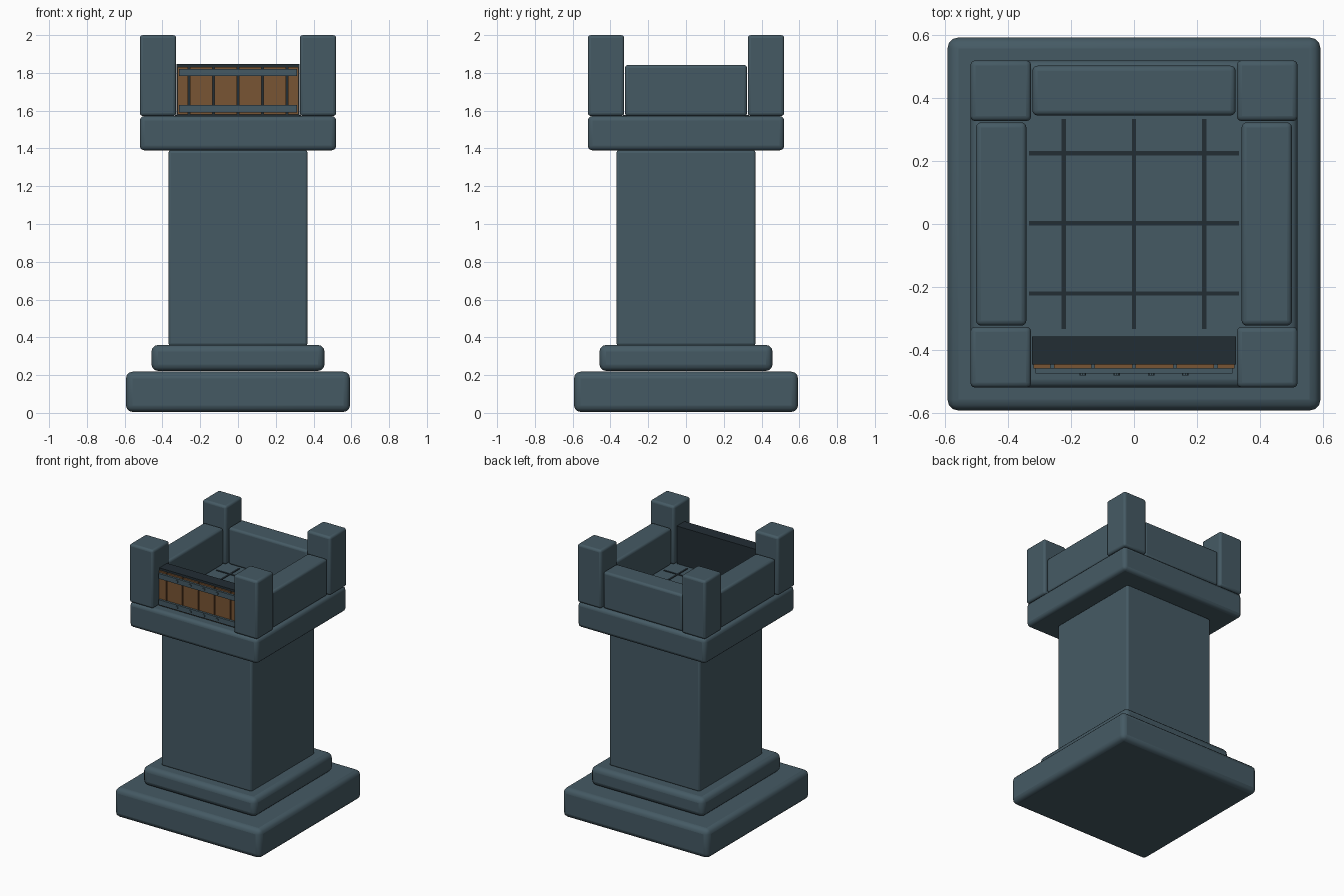
import bpy, math

if "Cube" in bpy.data.objects:
    bpy.data.objects.remove(bpy.data.objects["Cube"])


def material(name, srgb):
    m = bpy.data.materials.new(name)
    lin = [((c / 255 + 0.055) / 1.055) ** 2.4 for c in srgb]
    m.diffuse_color = (*lin, 1)
    m.use_nodes = True
    m.node_tree.nodes["Principled BSDF"].inputs["Base Color"].default_value = m.diffuse_color
    return m


STONE = material("blue grey stone", (69, 90, 100))
DARK = material("dark slate", (34, 45, 52))
WOOD = material("brown wood", (121, 85, 52))


def box(name, x, y, z, mat, bevel=0.0, segments=3):
    """Box from (min, max) ranges with optional rounded edges."""
    bpy.ops.mesh.primitive_cube_add(size=1, location=[(a + b) / 2 for a, b in (x, y, z)])
    ob = bpy.context.object
    ob.name = name
    ob.scale = [b - a for a, b in (x, y, z)]
    bpy.ops.object.transform_apply(location=False, rotation=False, scale=True)
    ob.data.materials.append(mat)
    if bevel:
        mod = ob.modifiers.new("rounded edges", 'BEVEL')
        mod.width, mod.segments = bevel, segments
        bpy.ops.object.shade_smooth_by_angle(angle=math.radians(40))
    return ob


def block(name, half, z, bevel):
    return box(name, (-half, half), (-half, half), z, STONE, bevel)


# Stacked square tower body
block("base", 0.593, (0.005, 0.218), 0.035)
block("plinth", 0.458, (0.222, 0.36), 0.035)
block("shaft", 0.368, (0.355, 1.39), 0.014)
block("cap", 0.52, (1.39, 1.572), 0.025)

# Corner posts
for sx in (-1, 1):
    for sy in (-1, 1):
        xs = sorted((sx * 0.327, sx * 0.52))
        ys = sorted((sy * 0.327, sy * 0.52))
        box("corner_post", xs, ys, (1.572, 2.0), STONE, 0.016)

# Parapet walls on three sides
for sx in (-1, 1):
    box("side_wall", sorted((sx * 0.342, sx * 0.502)), (-0.323, 0.323),
        (1.572, 1.842), STONE, 0.016)
box("back_wall", (-0.323, 0.323), (0.345, 0.503), (1.572, 1.842), STONE, 0.016)

# Floor joints
for p in (-0.223, 0.0, 0.223):
    box("floor_joint", (p - 0.007, p + 0.007), (-0.333, 0.333), (1.566, 1.576), DARK)
    box("floor_joint_cross", (-0.333, 0.333), (p - 0.005, p + 0.009), (1.566, 1.576), DARK)

# Front gate: dark backing with wooden planks
box("gate_backing", (-0.325, 0.325), (-0.447, -0.357), (1.572, 1.848), DARK)
edges = [-0.325, -0.26, -0.13, 0.0, 0.13, 0.26, 0.325]
for a, b in zip(edges, edges[1:]):
    box("gate_plank", (a + 0.005, b - 0.005), (-0.459, -0.447), (1.58, 1.832), WOOD)

# Metal straps and rivets
for zc in (1.61, 1.802):
    box("gate_strap", (-0.313, 0.313), (-0.475, -0.459), (zc - 0.019, zc + 0.019), STONE)
    for x in (-0.163, -0.055, 0.055, 0.163):
        bpy.ops.mesh.primitive_cylinder_add(vertices=10, radius=0.011, depth=0.008,
                                            location=(x, -0.478, zc),
                                            rotation=(math.pi / 2, 0, 0))
        bpy.context.object.name = "gate_rivet"
        bpy.context.object.data.materials.append(STONE)
